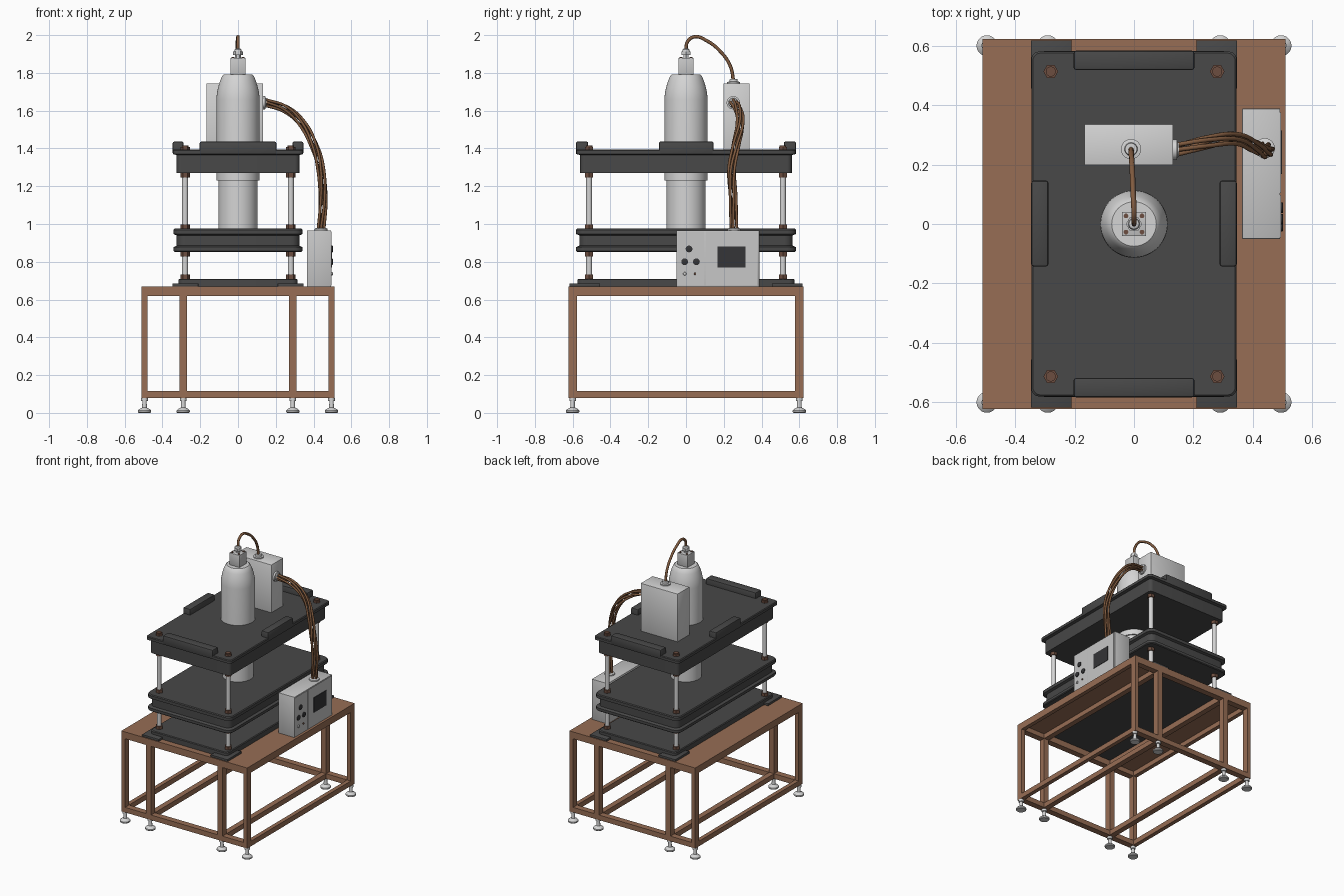
import bpy, bmesh, math
from mathutils import Vector, Matrix

if "Cube" in bpy.data.objects:
    bpy.data.objects.remove(bpy.data.objects["Cube"])


def material(name, rgb):
    m = bpy.data.materials.new(name)
    m.diffuse_color = (*rgb, 1)
    m.use_nodes = True
    m.node_tree.nodes["Principled BSDF"].inputs["Base Color"].default_value = m.diffuse_color
    return m


BROWN = material("frame brown", (0.31, 0.155, 0.09))
DARK = material("dark plate", (0.065, 0.065, 0.065))
LIGHT = material("light grey", (0.66, 0.66, 0.66))
GREY = material("panel grey", (0.57, 0.57, 0.57))
BOLT = material("bolt brown", (0.15, 0.075, 0.05))
CABLE = material("cable brown", (0.22, 0.105, 0.05))
BLACK = material("screen black", (0.035, 0.035, 0.038))


def finish(name, bm, mat, angle=35):
    bmesh.ops.recalc_face_normals(bm, faces=bm.faces[:])
    me = bpy.data.meshes.new(name)
    bm.to_mesh(me)
    bm.free()
    me.materials.append(mat)
    me.polygons.foreach_set("use_smooth", [True] * len(me.polygons))
    me.set_sharp_from_angle(angle=math.radians(angle))
    ob = bpy.data.objects.new(name, me)
    bpy.context.collection.objects.link(ob)
    return ob


def box(name, x, y, z, mat, bevel=0.0):
    """Box from (min, max) ranges."""
    bm = bmesh.new()
    bmesh.ops.create_cube(bm, size=1)
    for v in bm.verts:
        v.co = [(a + b) / 2 + c * (b - a) for c, (a, b) in zip(v.co, (x, y, z))]
    if bevel:
        bmesh.ops.bevel(bm, geom=bm.edges[:], offset=bevel, segments=2,
                        profile=0.5, affect='EDGES')
    return finish(name, bm, mat)


def skin(bm, rings):
    loops = [[bm.verts.new(p) for p in r] for r in rings]
    for a, b in zip(loops, loops[1:]):
        for i in range(len(a)):
            j = (i + 1) % len(a)
            bm.faces.new((a[i], a[j], b[j], b[i]))
    bm.faces.new(loops[0][::-1])
    bm.faces.new(loops[-1])


def plate(name, layers, r, mat):
    """Round-cornered slab lofted through (half x, half y, z) layers."""
    rings = []
    for hx, hy, z in layers:
        ring = []
        for q, (sx, sy) in enumerate(((1, 1), (-1, 1), (-1, -1), (1, -1))):
            for k in range(6):
                a = math.pi / 2 * (q + k / 5)
                ring.append((sx * (hx - r) + r * math.cos(a),
                             sy * (hy - r) + r * math.sin(a), z))
        rings.append(ring)
    bm = bmesh.new()
    skin(bm, rings)
    return finish(name, bm, mat)


def lathe(name, profile, loc, mat, n=32, axis='Z'):
    """Turned part from (radius, height) points, along z or x."""
    bm = bmesh.new()
    skin(bm, [[(r * math.cos(2 * math.pi * i / n), r * math.sin(2 * math.pi * i / n), h)
               for i in range(n)] for r, h in profile])
    if axis == 'X':
        bm.transform(Matrix.Rotation(math.pi / 2, 4, 'Y'))
    bm.transform(Matrix.Translation(loc))
    return finish(name, bm, mat)


def tube(name, points, r, mat):
    cu = bpy.data.curves.new(name, 'CURVE')
    cu.dimensions = '3D'
    cu.bevel_depth, cu.bevel_resolution, cu.resolution_u = r, 2, 8
    cu.use_fill_caps = True
    sp = cu.splines.new('BEZIER')
    sp.bezier_points.add(len(points) - 1)
    for bp, p in zip(sp.bezier_points, points):
        bp.co = p
        bp.handle_left_type = bp.handle_right_type = 'AUTO'
    cu.materials.append(mat)
    ob = bpy.data.objects.new(name, cu)
    bpy.context.collection.objects.link(ob)
    me = bpy.data.meshes.new_from_object(ob.evaluated_get(bpy.context.evaluated_depsgraph_get()))
    bpy.data.objects.remove(ob)
    me.polygons.foreach_set("use_smooth", [True] * len(me.polygons))
    bpy.context.collection.objects.link(bpy.data.objects.new(name, me))


# Table frame: legs, feet, rails and side panels
for sx in (-1, 1):
    for kind, a, b, fx in (("outer", 0.48, 0.51, 0.495), ("inner", 0.27, 0.31, 0.29)):
        xr = sorted((sx * a, sx * b))
        for z0, z1, lvl in ((0.08, 0.117, "bottom"), (0.62, 0.668, "top")):
            box(f"{kind}_{lvl}_side_rail", xr, (-0.58, 0.58), (z0, z1), BROWN)
        for sy in (-1, 1):
            box(f"{kind}_leg", xr, sorted((sy * 0.577, sy * 0.622)), (0.08, 0.64), BROWN)
            lathe("levelling_foot", [(0.031, 0), (0.035, 0.004), (0.035, 0.013), (0.028, 0.02),
                                     (0.013, 0.028), (0.011, 0.062), (0.018, 0.064), (0.018, 0.08)],
                  (sx * fx, sy * 0.6, 0), LIGHT, 20)
    box("table_side_panel", sorted((sx * 0.29, sx * 0.51)), (-0.622, 0.622), (0.655, 0.67), BROWN)
for sy in (-1, 1):
    y = sorted((sy * 0.577, sy * 0.622))
    box("bottom_cross_rail", (-0.5, 0.5), y, (0.08, 0.117), BROWN)
    box("top_cross_rail", (-0.51, 0.51), y, (0.62, 0.67), BROWN)

# Base plate with corner tabs
plate("base_plate", [(0.315, 0.575, 0.662), (0.315, 0.575, 0.705), (0.31, 0.57, 0.71)], 0.03, DARK)
for sx in (-1, 1):
    for sy in (-1, 1):
        box("base_tab", sorted((sx * 0.21, sx * 0.347)), sorted((sy * 0.455, sy * 0.618)),
            (0.669, 0.686), DARK, 0.003)

# Moving middle plate with flanges
plate("middle_plate", [(0.337, 0.577, 0.853), (0.342, 0.582, 0.858), (0.342, 0.582, 0.877),
                       (0.325, 0.565, 0.885), (0.325, 0.565, 0.94), (0.342, 0.582, 0.947),
                       (0.342, 0.582, 0.969), (0.337, 0.577, 0.975)], 0.045, DARK)

# Top plate with raised edge blocks
plate("top_plate", [(0.325, 0.56, 1.27), (0.325, 0.56, 1.365), (0.345, 0.58, 1.37),
                    (0.345, 0.58, 1.389), (0.34, 0.575, 1.394)], 0.025, DARK)
for s in (-1, 1):
    box("end_block", (-0.203, 0.203), sorted((s * 0.518, s * 0.583)), (1.368, 1.436), DARK, 0.008)
    box("side_block", sorted((s * 0.288, s * 0.346)), (-0.143, 0.146), (1.368, 1.436), DARK, 0.008)

# Guide rods with hex nuts
for sx in (-1, 1):
    for sy in (-1, 1):
        x, y = sx * 0.28, sy * 0.513
        lathe("guide_rod", [(0.016, 0.7), (0.016, 1.4)], (x, y, 0), LIGHT, 20)
        for z0, z1 in ((0.71, 0.732), (0.829, 0.853), (0.975, 0.998), (1.247, 1.27), (1.394, 1.408)):
            lathe("hex_nut", [(0.025, z0), (0.025, z1)], (x, y, 0), BOLT, 6)
        lathe("rod_cap", [(0.017, 1.4), (0.017, 1.415)], (x, y, 0), BOLT, 16)

# Press cylinder and its top connector
lathe("press_cylinder", [(0.104, 0.97), (0.104, 1.23), (0.114, 1.23), (0.114, 1.66), (0.112, 1.69),
                         (0.105, 1.725), (0.094, 1.76), (0.083, 1.785), (0.075, 1.792)],
      (0, 0, 0), LIGHT, 48)
box("cylinder_head", (-0.041, 0.041), (-0.041, 0.041), (1.785, 1.88), GREY, 0.002)
for sx in (-1, 1):
    for sy in (-1, 1):
        lathe("head_screw", [(0.008, 1.878), (0.008, 1.885)], (sx * 0.027, sy * 0.027, 0), BOLT, 10)
lathe("head_gland_base", [(0.016, 1.88), (0.016, 1.895), (0.027, 1.895), (0.027, 1.912)],
      (0, 0, 0), LIGHT, 6)
lathe("head_gland", [(0.02, 1.91), (0.017, 1.925), (0.012, 1.928)], (0, 0, 0), LIGHT, 20)

# Junction box behind the cylinder
box("junction_box", (-0.167, 0.132), (0.198, 0.336), (1.39, 1.744), LIGHT, 0.002)
lathe("top_gland", [(0.034, 1.74), (0.034, 1.752), (0.022, 1.754), (0.02, 1.768)],
      (-0.01, 0.252, 0), LIGHT, 24)
lathe("side_gland", [(0.035, 0), (0.035, 0.014), (0.026, 0.016), (0.024, 0.022)],
      (0.13, 0.25, 1.642), LIGHT, 24, 'X')

# Control box with screen and buttons on the right side
box("control_box", (0.364, 0.492), (-0.05, 0.388), (0.668, 0.965), GREY, 0.002)
box("button_panel", (0.49, 0.495), (-0.045, 0.098), (0.674, 0.96), GREY)
box("screen_panel", (0.49, 0.495), (0.104, 0.375), (0.674, 0.96), GREY)
box("screen", (0.49, 0.498), (0.168, 0.315), (0.77, 0.88), BLACK)
for y, z, r, m in ((0.016, 0.868, 0.018, BLACK), (-0.007, 0.8, 0.018, BLACK),
                   (0.055, 0.8, 0.018, BLACK), (-0.007, 0.737, 0.009, LIGHT),
                   (0.048, 0.737, 0.006, BOLT)):
    lathe("button", [(r, 0), (r, 0.007), (r * 0.8, 0.009)], (0.493, y, z), m, 20, 'X')
lathe("box_gland", [(0.034, 0.96), (0.034, 0.974), (0.028, 0.978)], (0.44, 0.255, 0), LIGHT, 24)

# Single cable from cylinder head to junction box
tube("head_cable", [(0, 0, 1.915), (0, 0.008, 1.965), (0, 0.045, 1.991), (-0.003, 0.11, 1.97),
                    (-0.006, 0.185, 1.91), (-0.009, 0.235, 1.835), (-0.01, 0.252, 1.755)],
     0.009, CABLE)

# Twisted cable bundle from junction box to control box
path = [Vector(p) for p in ((0.14, 0.25, 1.643), (0.25, 0.275, 1.61), (0.34, 0.287, 1.53),
                            (0.405, 0.262, 1.41), (0.438, 0.243, 1.29), (0.45, 0.248, 1.15),
                            (0.44, 0.256, 0.965))]
for k in range(5):
    pts = []
    for i, p in enumerate(path):
        t = (path[min(i + 1, 6)] - path[max(i - 1, 0)]).normalized()
        u = t.cross(Vector((0, 1, 0))).normalized()
        v = t.cross(u)
        a = 2 * math.pi * k / 5 + i * 0.7
        pts.append(p + 0.017 * (u * math.cos(a) + v * math.sin(a)))
    tube("bundle_cable", pts, 0.0075, CABLE)
